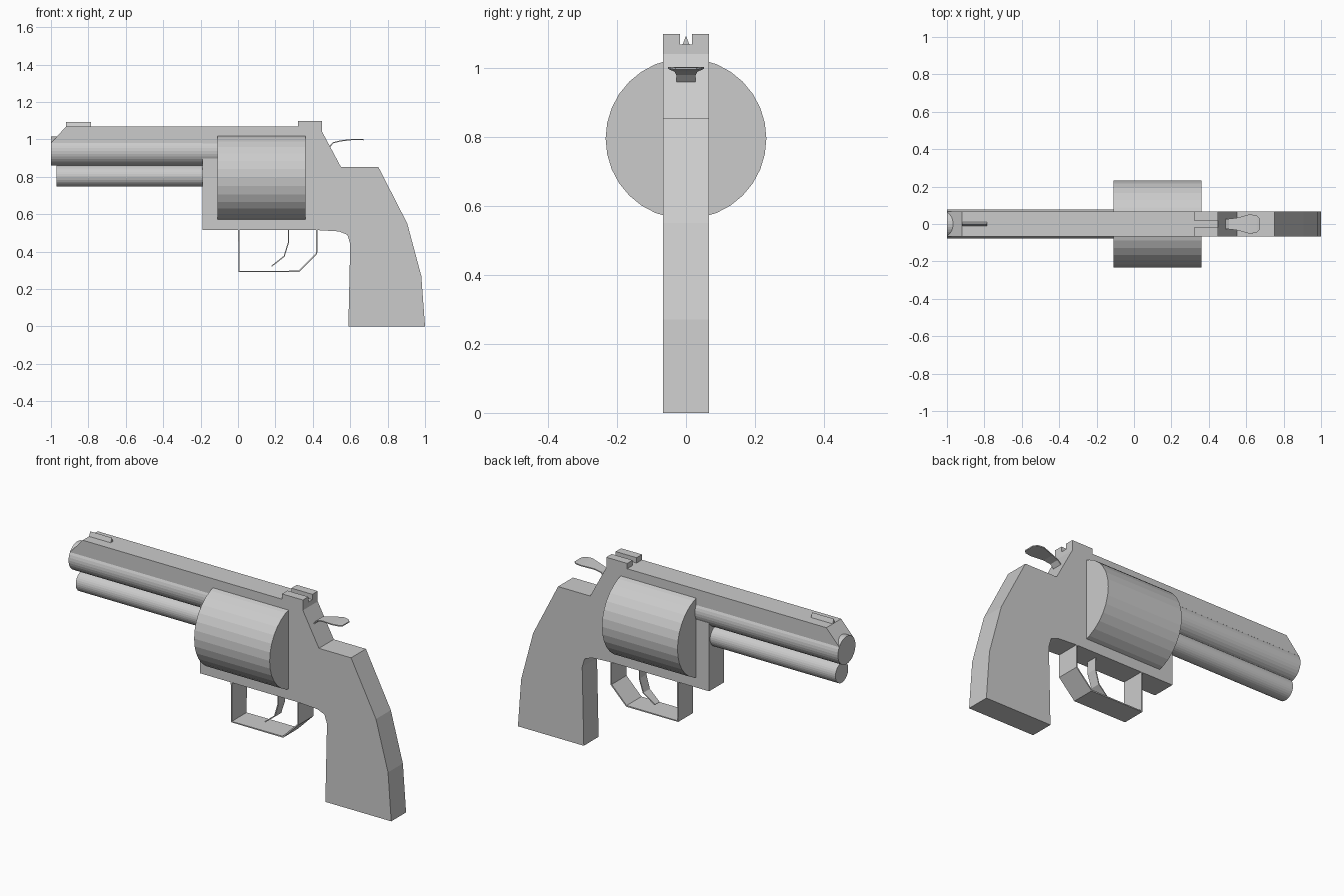
import bpy, bmesh, math
from mathutils import Matrix

cube = bpy.data.objects.get("Cube")
if cube:
    bpy.data.objects.remove(cube, do_unlink=True)

GREY = (0.6, 0.6, 0.6, 1)
mat = bpy.data.materials.new("plain grey")
mat.use_nodes = True
mat.diffuse_color = GREY
mat.node_tree.nodes["Principled BSDF"].inputs["Base Color"].default_value = GREY

HALF = 0.066  # half thickness of the frame


def finish(bm, name):
    bmesh.ops.recalc_face_normals(bm, faces=bm.faces[:])
    mesh = bpy.data.meshes.new(name)
    bm.to_mesh(mesh)
    bm.free()
    mesh.materials.append(mat)
    obj = bpy.data.objects.new(name, mesh)
    bpy.context.scene.collection.objects.link(obj)
    return obj


def slab(name, outline, y0, y1):
    """Side outline in x and z, extruded from y0 to y1."""
    bm = bmesh.new()
    face = bm.faces.new([bm.verts.new((x, y0, z)) for x, z in outline])
    out = bmesh.ops.extrude_face_region(bm, geom=[face])
    moved = [v for v in out["geom"] if isinstance(v, bmesh.types.BMVert)]
    bmesh.ops.translate(bm, verts=moved, vec=(0, y1 - y0, 0))
    return finish(bm, name)


def rod(name, x0, x1, z, radius, sides=32):
    bm = bmesh.new()
    place = Matrix.Translation(((x0 + x1) / 2, 0, z)) @ Matrix.Rotation(math.pi / 2, 4, "Y")
    bmesh.ops.create_cone(bm, cap_ends=True, segments=sides, radius1=radius,
                          radius2=radius, depth=x1 - x0, matrix=place)
    return finish(bm, name)


def ribbon(name, path, thickness, offset=0):
    """Bent strip through (x, z, half width) points."""
    bm = bmesh.new()
    rows = [[bm.verts.new((x, s * w, z)) for s in (-1, 1)] for x, z, w in path]
    for a, b in zip(rows, rows[1:]):
        bm.faces.new((a[0], a[1], b[1], b[0]))
    obj = finish(bm, name)
    mod = obj.modifiers.new("thickness", "SOLIDIFY")
    mod.thickness = thickness
    mod.offset = offset
    return obj


# Frame with top strap and grip
slab("frame_and_grip", [
    (-1.0, 0.98), (-0.92, 1.068), (0.45, 1.068), (0.45, 1.04), (0.55, 0.853),
    (0.75, 0.853), (0.905, 0.55), (0.98, 0.27), (1.0, 0), (0.59, 0),
    (0.6, 0.44), (0.585, 0.49), (0.54, 0.508), (0.42, 0.515),
    (-0.19, 0.515), (-0.19, 0.98)], -HALF, HALF)

# Barrel, rod beneath it and drum
rod("barrel", -1.0, -0.11, 0.938, 0.078)
rod("under_barrel_rod", -0.97, -0.18, 0.804, 0.057)
rod("drum", -0.11, 0.36, 0.795, 0.233)

# Rear sight: two blocks with a slot between
block = [(0.32, 1.06), (0.45, 1.06), (0.45, 1.098), (0.32, 1.098)]
slab("rear_sight_right", block, -HALF, -0.018)
slab("rear_sight_left", block, 0.018, HALF)

# Front sight: narrow ridge
bm = bmesh.new()
ends = [[bm.verts.new((x, y, z)) for y, z in ((-0.011, 1.065), (0.011, 1.065), (0, 1.093))]
        for x in (-0.92, -0.785)]
for end in ends:
    bm.faces.new(end)
for i in range(3):
    j = (i + 1) % 3
    bm.faces.new((ends[0][i], ends[0][j], ends[1][j], ends[1][i]))
finish(bm, "front_sight")

# Trigger guard, trigger and hammer
ribbon("trigger_guard", [(x, z, HALF) for x, z in (
    (0.005, 0.52), (0.005, 0.294), (0.325, 0.294), (0.42, 0.39), (0.42, 0.52))], 0.008)
ribbon("trigger", [(0.27, 0.52, 0.03), (0.27, 0.45, 0.03),
                   (0.247, 0.375, 0.028), (0.18, 0.322, 0.02)], 0.006)
ribbon("hammer", [(0.47, 0.94, 0.028), (0.51, 0.982, 0.028), (0.55, 0.992, 0.033),
                  (0.62, 1.0, 0.052), (0.655, 1.0, 0.046), (0.672, 0.998, 0.03)], 0.006)
